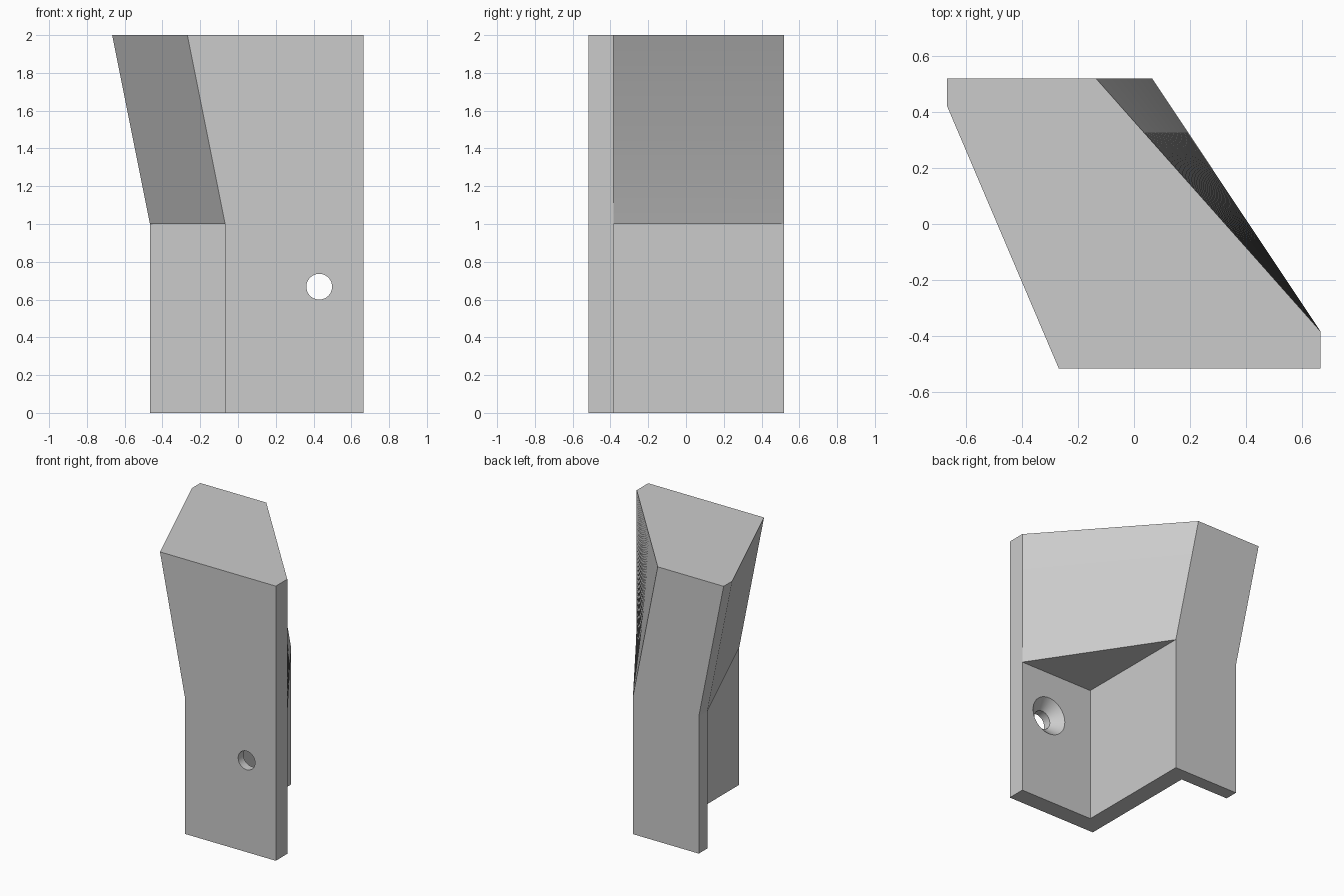
import bpy, bmesh, math
from mathutils import Matrix

cube = bpy.data.objects.get("Cube")
if cube:
    bpy.data.objects.remove(cube, do_unlink=True)

grey = bpy.data.materials.new("light_grey")
grey.use_nodes = True
colour = (0.6, 0.6, 0.6, 1)
grey.diffuse_color = colour
grey.node_tree.nodes["Principled BSDF"].inputs["Base Color"].default_value = colour

FRONT, FLANGE = -0.515, -0.383      # front flange, outer and inner face
BACK, BACK_INNER = 0.518, 0.42      # back flange, outer and inner face
SIDE, LEFT, RIGHT, TAIL = 0.665, 0.065, -0.068, -0.466
LEAN, STEPS = -0.2, 40


def make_object(name, bm):
    bmesh.ops.recalc_face_normals(bm, faces=bm.faces)
    mesh = bpy.data.meshes.new(name)
    bm.to_mesh(mesh)
    bm.free()
    mesh.materials.append(grey)
    obj = bpy.data.objects.new(name, mesh)
    bpy.context.collection.objects.link(obj)
    return obj


def add_ring(bm, plan, z):
    return [bm.verts.new((x, y, z)) for x, y in plan]


def bridge(bm, a, b):
    for i in range(len(a)):
        j = (i + 1) % len(a)
        bm.faces.new((a[i], a[j], b[j], b[i]))


# Lower post: Z-shaped section with a front flange, a web and a back flange
bm = bmesh.new()
section = [(RIGHT, FRONT), (SIDE, FRONT), (SIDE, FLANGE), (LEFT, FLANGE),
           (LEFT, BACK), (TAIL, BACK), (TAIL, BACK_INNER), (RIGHT, BACK_INNER)]
base = add_ring(bm, section, 0)
shoulder = add_ring(bm, section, 1)
bm.faces.new(base)
bridge(bm, base, shoulder)
right_front, side_front, side_back, left_in, left_back, tail_back, tail_in, right_in = shoulder

# Overhanging undersides of the upper part
bm.faces.new((side_back, left_in, left_back))
bm.faces.new((tail_in, right_in, right_front))

# Upper part: full section whose right side and back flange lean over
top = add_ring(bm, [(RIGHT + LEAN, FRONT), (SIDE, FRONT), (SIDE, FLANGE),
                    (LEFT + LEAN, BACK), (TAIL + LEAN, BACK),
                    (TAIL + LEAN, BACK_INNER)], 2)
bm.faces.new(top)


def column(low, high):
    inner = [bm.verts.new(low.co.lerp(high.co, i / STEPS)) for i in range(1, STEPS)]
    return [low] + inner + [high]


upright = column(side_back, top[2])
leaning = column(left_back, top[3])
for i in range(STEPS):
    bm.faces.new((upright[i], leaning[i], leaning[i + 1], upright[i + 1]))
bm.faces.new([side_front] + upright + [top[1]])
bm.faces.new(leaning + [top[4], tail_back])
bm.faces.new((right_front, side_front, top[1], top[0]))
bm.faces.new((tail_back, tail_in, top[5], top[4]))
bm.faces.new((tail_in, right_front, top[0], top[5]))
body = make_object("angled_bracket", bm)

# Countersunk screw hole through the front flange
bm = bmesh.new()
profile = [(0.068, -0.6), (0.068, FLANGE - 0.072), (0.14, FLANGE), (0.14, -0.3)]
loops = []
for radius, y in profile:
    ring = bmesh.ops.create_circle(
        bm, segments=64, radius=radius,
        matrix=Matrix.Translation((0.43, y, 0.668)) @ Matrix.Rotation(math.pi / 2, 4, "X"))
    loops.append(ring["verts"])
for a, b in zip(loops, loops[1:]):
    bridge(bm, a, b)
bm.faces.new(loops[0])
bm.faces.new(loops[-1])
cutter = make_object("screw_hole_cutter", bm)
cutter.hide_render = True

cut = body.modifiers.new("screw_hole", "BOOLEAN")
cut.operation = "DIFFERENCE"
cut.solver = "EXACT"
cut.object = cutter

for obj in bpy.context.selected_objects:
    obj.select_set(False)
bpy.context.view_layer.objects.active = body
body.select_set(True)
bpy.ops.object.modifier_apply(modifier=cut.name)
bpy.data.objects.remove(cutter, do_unlink=True)

# Smooth only the hole and the twisted side; every real bend stays sharp
bpy.ops.object.shade_smooth_by_angle(angle=math.radians(6))
